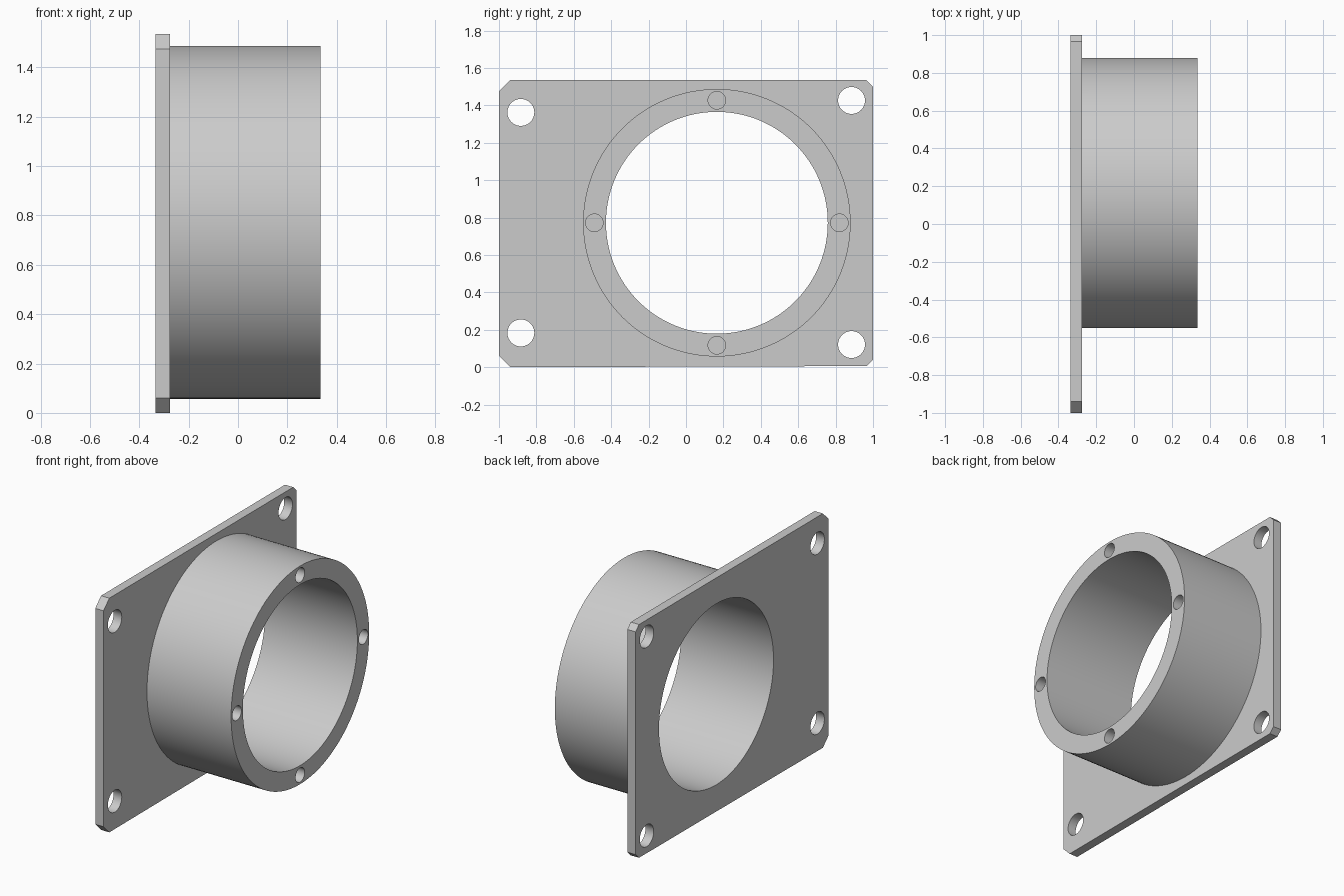
import bpy
import bmesh
from math import pi, radians
from mathutils import Matrix

default_cube = bpy.data.objects.get("Cube")
if default_cube:
    bpy.data.objects.remove(default_cube, do_unlink=True)

# Main dimensions
BACK, FACE, FRONT = -0.335, -0.275, 0.335
CY, CZ = 0.165, 0.772
OUTER, BORE, SCREW_RING = 0.715, 0.593, 0.655

grey = bpy.data.materials.new("plain grey")
grey.use_nodes = True
colour = (0.6, 0.6, 0.6, 1)
grey.diffuse_color = colour
grey.node_tree.nodes["Principled BSDF"].inputs["Base Color"].default_value = colour


def make_object(name, bm):
    bmesh.ops.recalc_face_normals(bm, faces=bm.faces)
    mesh = bpy.data.meshes.new(name)
    bm.to_mesh(mesh)
    bm.free()
    mesh.materials.append(grey)
    obj = bpy.data.objects.new(name, mesh)
    bpy.context.collection.objects.link(obj)
    return obj


def rod(name, y, z, radius, x0, x1, sides):
    """Cylinder along x from x0 to x1."""
    bm = bmesh.new()
    place = Matrix.Translation(((x0 + x1) / 2, y, z)) @ Matrix.Rotation(pi / 2, 4, "Y")
    bmesh.ops.create_cone(bm, cap_ends=True, segments=sides, radius1=radius,
                          radius2=radius, depth=x1 - x0, matrix=place)
    return make_object(name, bm)


def combine(target, other, operation):
    """Apply a boolean and discard the second body."""
    mod = target.modifiers.new(operation, "BOOLEAN")
    mod.operation = operation
    mod.solver = "EXACT"
    mod.object = other
    bpy.context.view_layer.objects.active = target
    bpy.ops.object.modifier_apply(modifier=mod.name)
    bpy.data.objects.remove(other, do_unlink=True)


# Plate with clipped corners, larger on the front edge
outline = [(-0.94, 0), (0.965, 0.006), (1, 0.04), (1, 1.5),
           (0.965, 1.535), (-0.94, 1.535), (-1, 1.475), (-1, 0.06)]
bm = bmesh.new()
plate_face = bm.faces.new([bm.verts.new((BACK, y, z)) for y, z in outline])
extruded = bmesh.ops.extrude_face_region(bm, geom=[plate_face], use_keep_orig=True)
moved = [v for v in extruded["geom"] if isinstance(v, bmesh.types.BMVert)]
bmesh.ops.translate(bm, verts=moved, vec=(FACE - BACK, 0, 0))
flange = make_object("flanged_collar", bm)

# Collar joined to the plate, then bored through
combine(flange, rod("collar", CY, CZ, OUTER, BACK + 0.03, FRONT, 128), "UNION")
combine(flange, rod("bore", CY, CZ, BORE, BACK - 0.1, FRONT + 0.1, 128), "DIFFERENCE")

# Corner mounting holes
for y, z in [(-0.883, 0.183), (-0.883, 1.362), (0.885, 0.121), (0.885, 1.426)]:
    combine(flange, rod("corner_hole", y, z, 0.072, BACK - 0.1, FACE + 0.1, 40),
            "DIFFERENCE")

# Blind screw holes in the collar rim
for dy, dz in [(1, 0), (-1, 0), (0, 1), (0, -1)]:
    combine(flange, rod("screw_hole", CY + dy * SCREW_RING, CZ + dz * SCREW_RING,
                        0.047, FRONT - 0.3, FRONT + 0.1, 32), "DIFFERENCE")

# Smooth round walls, sharp rims
bpy.ops.object.select_all(action="DESELECT")
flange.select_set(True)
bpy.context.view_layer.objects.active = flange
bpy.ops.object.shade_smooth_by_angle(angle=radians(30))
